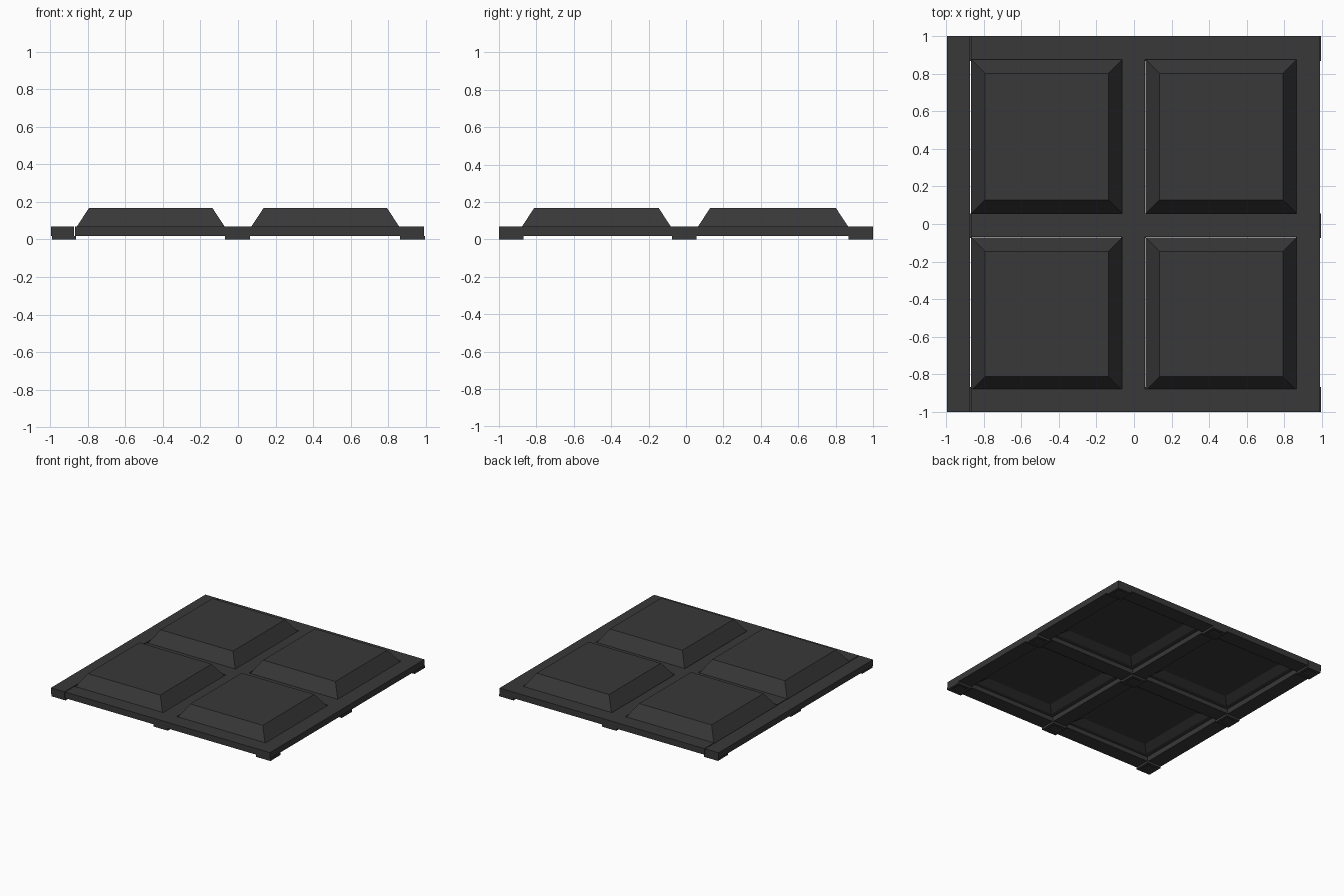
import bpy, bmesh

if "Cube" in bpy.data.objects:
    bpy.data.objects.remove(bpy.data.objects["Cube"])

mat = bpy.data.materials.new("dark_grey")
mat.diffuse_color = (0.04, 0.04, 0.04, 1)
mat.use_nodes = True
mat.node_tree.nodes["Principled BSDF"].inputs["Base Color"].default_value = mat.diffuse_color


def make(name, bm):
    bmesh.ops.recalc_face_normals(bm, faces=bm.faces)
    me = bpy.data.meshes.new(name)
    bm.to_mesh(me)
    bm.free()
    me.materials.append(mat)
    ob = bpy.data.objects.new(name, me)
    bpy.context.collection.objects.link(ob)
    return ob


def box(name, x, y, z):
    bm = bmesh.new()
    bmesh.ops.create_cube(bm, size=1)
    for v in bm.verts:
        for i, r in enumerate((x, y, z)):
            v.co[i] = r[0] if v.co[i] < 0 else r[1]
    return make(name, bm)


def stepped_block(name, x, y, steps):
    # square rings given as (inset, height), capped at both ends
    bm = bmesh.new()
    rings = []
    for d, h in steps:
        rings.append([bm.verts.new(p) for p in (
            (x[0] + d, y[0] + d, h), (x[1] - d, y[0] + d, h),
            (x[1] - d, y[1] - d, h), (x[0] + d, y[1] - d, h))])
    for a, b in zip(rings, rings[1:]):
        for i in range(4):
            j = (i + 1) % 4
            bm.faces.new((a[i], a[j], b[j], b[i]))
    bm.faces.new(rings[0])
    bm.faces.new(rings[-1])
    return make(name, bm)


FRAME_Z = (0.018, 0.068)

# Left stile, separated from the rest by a narrow gap
box("left_stile", (-0.996, -0.873), (-1, 1), FRAME_Z)

# Rails running across
for i, y in enumerate(((-1, -0.878), (-0.069, 0.057), (0.876, 1))):
    box(f"rail_{i}", (-0.867, 0.99), y, FRAME_Z)

# Centre and right stile pieces fitted between the rails
for i, x in enumerate(((-0.063, 0.059), (0.865, 0.99))):
    for j, y in enumerate(((-0.878, -0.069), (0.057, 0.876))):
        box(f"stile_{i}_{j}", x, y, FRAME_Z)

# Four raised panels: outer slope, flat lip below, shallow hollow underneath
PROFILE = ((0.074, 0.167), (0, 0.055), (0.037, 0.055), (0.098, 0.09))
for i, x in enumerate(((-0.867, -0.062), (0.062, 0.867))):
    for j, y in enumerate(((-0.886, -0.072), (0.055, 0.876))):
        stepped_block(f"raised_panel_{i}_{j}", x, y, PROFILE)

# Nine low feet below the crossings
for i, x in enumerate(((-0.99, -0.863), (-0.068, 0.063), (0.863, 0.994))):
    for j, y in enumerate(((-1, -0.868), (-0.075, 0.055), (0.868, 1))):
        stepped_block(f"foot_{i}_{j}", x, y, ((0, 0.019), (0, 0), (0.025, 0), (0.025, 0.008)))
